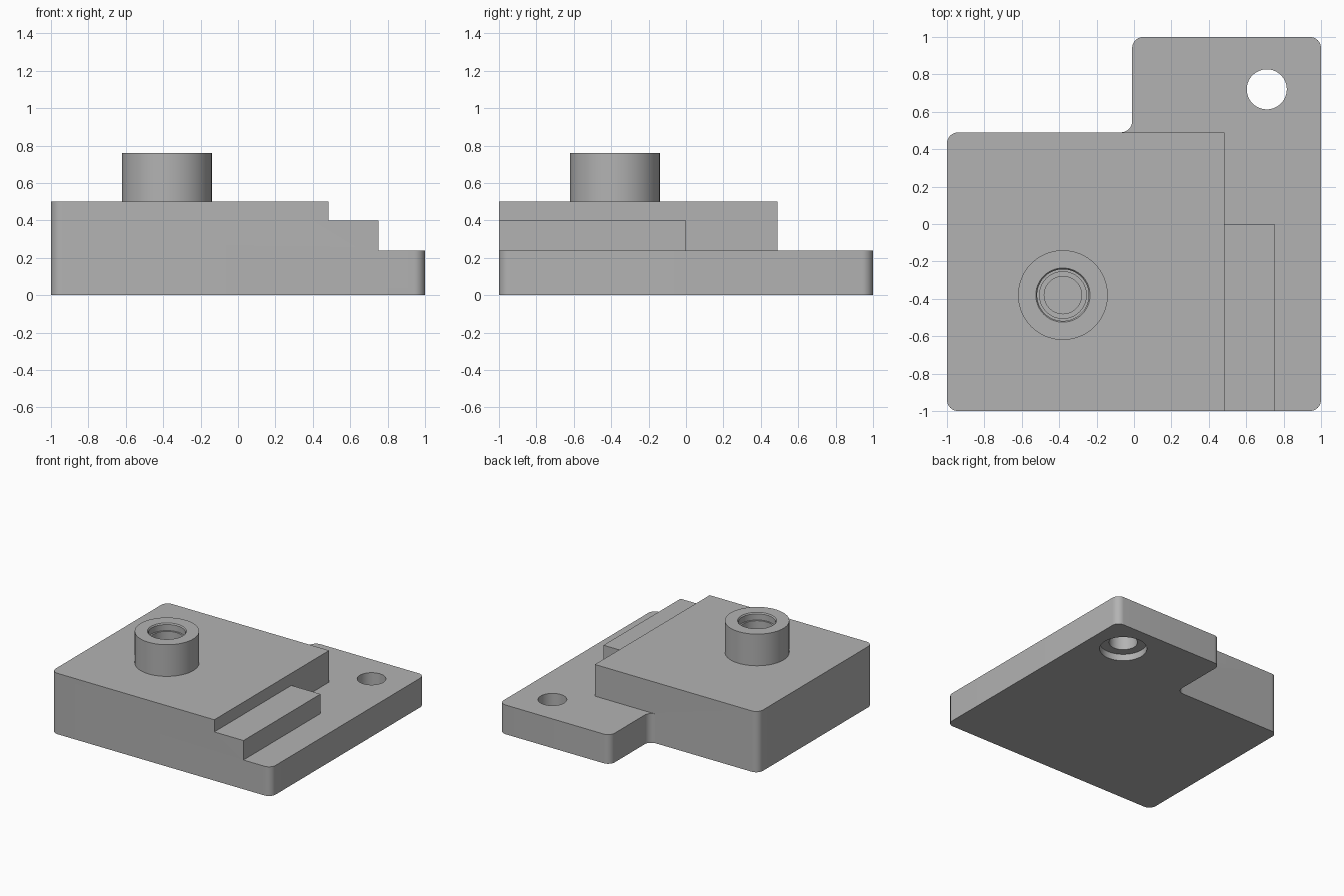
import bpy, bmesh, math
from mathutils import Vector

cube = bpy.data.objects.get("Cube")
if cube:
    bpy.data.objects.remove(cube, do_unlink=True)

grey = bpy.data.materials.new("machined grey")
grey.use_nodes = True
colour = (0.45, 0.45, 0.45, 1)
grey.diffuse_color = colour
grey.node_tree.nodes["Principled BSDF"].inputs["Base Color"].default_value = colour


def make_object(name, bm):
    bmesh.ops.recalc_face_normals(bm, faces=bm.faces)
    mesh = bpy.data.meshes.new(name)
    bm.to_mesh(mesh)
    bm.free()
    mesh.materials.append(grey)
    obj = bpy.data.objects.new(name, mesh)
    bpy.context.collection.objects.link(obj)
    return obj


def plate(name, corners, z0, z1):
    """Extrude an outline of (x, y, fillet radius) corners, all right angles."""
    points = []
    for i, (x, y, r) in enumerate(corners):
        p = Vector((x, y))
        if not r:
            points.append(p)
            continue
        a = (Vector(corners[i - 1][:2]) - p).normalized() * r
        b = (Vector(corners[(i + 1) % len(corners)][:2]) - p).normalized() * r
        for k in range(9):
            t = k / 8 * math.pi / 2
            points.append(p + a * (1 - math.sin(t)) + b * (1 - math.cos(t)))
    bm = bmesh.new()
    face = bm.faces.new([bm.verts.new((p.x, p.y, z0)) for p in points])
    ext = bmesh.ops.extrude_face_region(bm, geom=[face])["geom"]
    top = [v for v in ext if isinstance(v, bmesh.types.BMVert)]
    bmesh.ops.translate(bm, verts=top, vec=(0, 0, z1 - z0))
    return make_object(name, bm)


def turned(name, x, y, profile, sides=64):
    """Closed solid of revolution from (radius, z) pairs, capped at both ends."""
    bm = bmesh.new()
    rings = []
    for r, z in profile:
        rings.append([bm.verts.new((x + r * math.cos(math.tau * k / sides),
                                    y + r * math.sin(math.tau * k / sides), z))
                      for k in range(sides)])
    for low, high in zip(rings, rings[1:]):
        for k in range(sides):
            n = (k + 1) % sides
            bm.faces.new((low[k], low[n], high[n], high[k]))
    bm.faces.new(rings[0])
    bm.faces.new(rings[-1])
    return make_object(name, bm)


def combine(target, other, operation):
    mod = target.modifiers.new(operation.lower(), 'BOOLEAN')
    mod.operation = operation
    mod.solver = 'EXACT'
    mod.object = other
    bpy.context.view_layer.objects.active = target
    bpy.ops.object.modifier_apply(modifier=mod.name)
    bpy.data.objects.remove(other, do_unlink=True)


R = 0.06
# L-shaped base with rounded corners
body = plate("mounting_block", [(-1, -1, R), (1, -1, R), (1, 1, R),
                                (-0.01, 1, R), (-0.01, 0.49, R), (-1, 0.49, R)], 0, 0.24)

# Raised block and side ledge, flush with the front
raised = plate("raised_block", [(-1, -1, R), (0.485, -1, 0), (0.485, 0.49, 0), (-1, 0.49, R)], 0.24, 0.5)
ledge = plate("side_ledge", [(0.485, -1, 0), (0.75, -1, 0), (0.75, 0, 0), (0.485, 0, 0)], 0.24, 0.4)
boss = turned("round_boss", -0.38, -0.38, [(0.24, 0.45), (0.24, 0.76)])
for part in (raised, ledge, boss):
    combine(body, part, 'UNION')

# Stepped blind bore in the boss, and counterbored through hole in the tab
bore = turned("boss_bore", -0.38, -0.38, [(0.1, 0.25), (0.1, 0.34), (0.125, 0.34), (0.125, 0.7),
                                          (0.138, 0.7), (0.138, 0.75), (0.145, 0.76), (0.145, 0.8)])
hole = turned("tab_hole", 0.71, 0.72, [(0.178, -0.05), (0.178, 0.055), (0.107, 0.055), (0.107, 0.3)])
for cutter in (bore, hole):
    combine(body, cutter, 'DIFFERENCE')

# Merge flush faces, then smooth only the rounded surfaces
bm = bmesh.new()
bm.from_mesh(body.data)
bmesh.ops.remove_doubles(bm, verts=bm.verts, dist=0.0001)
bmesh.ops.dissolve_limit(bm, angle_limit=0.01, verts=bm.verts, edges=bm.edges)
bm.to_mesh(body.data)
bm.free()
bpy.ops.object.select_all(action='DESELECT')
body.select_set(True)
bpy.context.view_layer.objects.active = body
bpy.ops.object.shade_smooth_by_angle(angle=math.radians(30))
